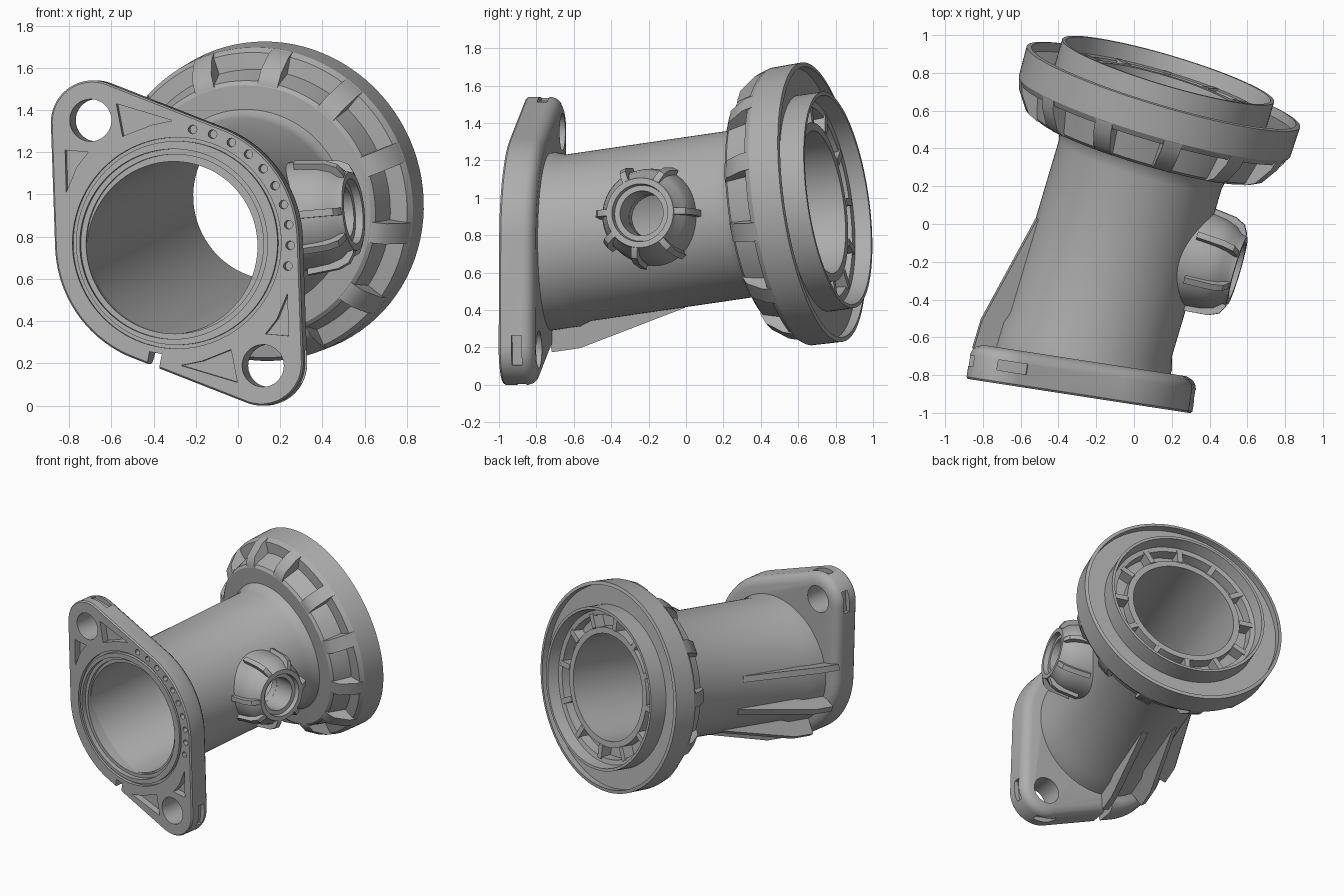
import bpy
import bmesh
import math
from mathutils import Matrix, Vector

if "Cube" in bpy.data.objects:
    bpy.data.objects.remove(bpy.data.objects["Cube"], do_unlink=True)

# Single cast-metal colour
metal = bpy.data.materials.new("cast_grey")
metal.use_nodes = True
metal.diffuse_color = (0.42, 0.42, 0.42, 1)
for node in metal.node_tree.nodes:
    if node.type == 'BSDF_PRINCIPLED':
        node.inputs["Base Color"].default_value = (0.42, 0.42, 0.42, 1)


def frame(origin, axis):
    """Local frame whose z follows axis and whose y points upward."""
    z = Vector(axis).normalized()
    y = (Vector((0, 0, 1)) - z * z.z).normalized()
    x = y.cross(z)
    m = Matrix((x, y, z)).transposed().to_4x4()
    return Matrix.Translation(origin) @ m


def polar(radius, angle):
    return radius * math.cos(angle), radius * math.sin(angle)


def circle(center, radius, count):
    points = (polar(radius, math.tau * i / count) for i in range(count))
    return [(center[0] + x, center[1] + y) for x, y in points]


def loft(bm, rings, wrap=False):
    """Skin equal-length loops of points, capped or joined end to end."""
    loops = [[bm.verts.new(p) for p in ring] for ring in rings]
    pairs = list(zip(loops, loops[1:]))
    if wrap:
        pairs.append((loops[-1], loops[0]))
    else:
        bm.faces.new(loops[0])
        bm.faces.new(loops[-1])
    for low, high in pairs:
        for i in range(len(low)):
            j = (i + 1) % len(low)
            bm.faces.new((low[i], low[j], high[j], high[i]))


def prism(bm, fr, outline, z0, z1):
    loft(bm, [[fr @ Vector((x, y, z)) for x, y in outline] for z in (z0, z1)])


def lathe(bm, fr, profile, count=96):
    loft(bm, [[fr @ Vector((x, y, z)) for x, y in circle((0, 0), r, count)]
              for r, z in profile], wrap=True)


def rib(bm, fr, angle, profile, thickness):
    """Flat radial plate drawn as radius and height points."""
    c, s = math.cos(angle), math.sin(angle)
    side = Vector((-s, c, 0)) * thickness / 2
    loft(bm, [[fr @ (Vector((r * c, r * s, z)) + side * k) for r, z in profile]
              for k in (-1, 1)])


def finish(name, bm):
    bmesh.ops.recalc_face_normals(bm, faces=bm.faces)
    mesh = bpy.data.meshes.new(name)
    bm.to_mesh(mesh)
    bm.free()
    mesh.materials.append(metal)
    ob = bpy.data.objects.new(name, mesh)
    bpy.context.collection.objects.link(ob)
    return ob


def activate(ob):
    bpy.ops.object.select_all(action='DESELECT')
    ob.select_set(True)
    bpy.context.view_layer.objects.active = ob


def cut(ob, bm):
    tool = finish("cutter", bm)
    tool.hide_render = True
    mod = ob.modifiers.new("cut", 'BOOLEAN')
    mod.operation = 'DIFFERENCE'
    mod.solver = 'EXACT'
    mod.object = tool
    activate(ob)
    bpy.ops.object.modifier_apply(modifier=mod.name)
    bpy.data.objects.remove(tool, do_unlink=True)


# Reference frames: skewed tube, mounting flange, side port
tube = frame((-0.277, -0.73, 0.764), (0.297, 1, 0.146))
plate = frame((-0.29, -0.911, 0.77), (-0.152, -0.988, 0))
port_base = tube @ Vector((0, 0, 0.702))
port = frame(port_base, (0.955, -0.28, 0.09))
tube_axis = tube.to_3x3() @ Vector((0, 0, 1))
plate_out = plate.to_3x3() @ Vector((0, 0, 1))

# Tube with the large rear disc, stepped collar and bore
START = -0.3
bm = bmesh.new()
lathe(bm, tube, [
    (0.47, START), (0.47, 0.1), (0.45, 0.16), (0.45, 1.1), (0.46, 1.15),
    (0.48, 1.18), (0.595, 1.185), (0.615, 1.2), (0.65, 1.33), (0.73, 1.34),
    (0.75, 1.37), (0.755, 1.535), (0.73, 1.54), (0.73, 1.49),
    (0.585, 1.49), (0.585, 1.625), (0.565, 1.625), (0.55, 1.54),
    (0.515, 1.535), (0.51, 1.46), (0.43, 1.46), (0.43, 1.54),
    (0.385, 1.54), (0.405, START)])
inverse = tube.inverted()
for v in bm.verts:
    # Slant the tube mouth to lie parallel with the mounting flange
    if (inverse @ v.co).z < -0.2:
        height = (v.co - plate.translation).dot(plate_out)
        v.co += tube_axis * (-0.06 - height) / tube_axis.dot(plate_out)
body = finish("tube_and_rear_disc", bm)
bm = bmesh.new()
prism(bm, port, circle((0, 0), 0.119, 48), 0.2, 0.7)
cut(body, bm)

# Ribs between the scooped pockets of the disc, and tabs in its collar
bm = bmesh.new()
for i in range(12):
    rib(bm, tube, math.tau * (i + 0.35) / 12,
        [(0.58, 1.187), (0.61, 1.187), (0.665, 1.215), (0.73, 1.31),
         (0.748, 1.37), (0.6, 1.37)], 0.1)
disc_ribs = finish("disc_ribs", bm)
bm = bmesh.new()
for i in range(12):
    rib(bm, tube, math.tau * i / 12,
        [(0.42, 1.45), (0.42, 1.535), (0.43, 1.545), (0.53, 1.545),
         (0.53, 1.45)], 0.04)
collar_tabs = finish("collar_tabs", bm)

# Mounting flange: hull of a main circle and two diagonal bolt lugs
LUG = Vector((-0.405, 0.57))
DISCS = [(Vector((0, 0)), 0.585), (LUG, 0.2), (-LUG, 0.2)]


def hull(inset, z, count=160):
    ring = []
    for i in range(count):
        d = Vector(polar(1, math.tau * i / count))
        c, r = max(DISCS, key=lambda disc: disc[0].dot(d) + disc[1])
        p = c + d * (r - inset)
        ring.append(plate @ Vector((p.x, p.y, z)))
    return ring


bm = bmesh.new()
loft(bm, [hull(0.008, 0), hull(0, -0.01), hull(0, -0.13),
          hull(0.008, -0.155), hull(0.025, -0.175), hull(0.06, -0.19)])
flange = finish("mounting_flange", bm)

# Flange details: bolt holes, pockets, edge slots, pin holes, seal groove
bm = bmesh.new()
POCKETS = [[(-0.29, 0.66), (-0.02, 0.58), (-0.12, 0.56), (-0.26, 0.505)],
           [(-0.535, 0.44), (-0.425, 0.43), (-0.48, 0.36), (-0.53, 0.24)]]
for sign in (1, -1):
    prism(bm, plate, circle(LUG * 1.02 * sign, 0.1, 48), -0.3, 0.1)
    for pocket in POCKETS:
        prism(bm, plate, [(x * sign, y * sign) for x, y in pocket], -0.05, 0.1)
    for degrees in (80, 175):
        d = Vector(polar(1, math.radians(degrees)))
        t = Vector((-d.y, d.x)) * 0.08
        corners = (LUG + d * 0.165 - t, LUG + d * 0.165 + t,
                   LUG + d * 0.3 + t, LUG + d * 0.3 - t)
        prism(bm, plate, [c * sign for c in corners], -0.125, -0.07)
for i in range(10):
    center = polar(0.543, math.radians(82 - 10.4 * i))
    prism(bm, plate, circle(center, 0.021, 12), -0.06, 0.1)
lathe(bm, plate, [(0.483, -0.025), (0.5, -0.025), (0.5, 0.1), (0.483, 0.1)])
prism(bm, plate, circle((-0.015, -0.005), 0.45, 96), -0.035, 0.1)
d = Vector(polar(1, math.radians(259)))
t = Vector((-d.y, d.x)) * 0.03
prism(bm, plate, [d * 0.53 - t, d * 0.53 + t, d * 0.7 + t, d * 0.7 - t],
      -0.3, 0.1)
cut(flange, bm)
bm = bmesh.new()
prism(bm, plate, circle((-0.015, -0.005), 0.425, 96), -0.3, 0.1)
cut(flange, bm)

# Gussets bracing the lower side of the tube against the flange
bm = bmesh.new()
for degrees in (12, -20, -52, -84):
    rib(bm, tube, math.radians(degrees),
        [(0.42, -0.08), (0.585, -0.08), (0.585, 0.08), (0.455, 0.68),
         (0.42, 0.68)], 0.045)
gussets = finish("gussets", bm)

# Side port with rounded shoulder, and its grip ribs
bm = bmesh.new()
lathe(bm, port, [
    (0.265, 0.25), (0.255, 0.45), (0.245, 0.53), (0.225, 0.59), (0.195, 0.625),
    (0.187, 0.655), (0.155, 0.655), (0.15, 0.62), (0.12, 0.62), (0.12, 0.25)],
    64)
side_port = finish("side_port", bm)
bm = bmesh.new()
prism(bm, tube, circle((0, 0), 0.415, 96), 0.2, 1.2)
cut(side_port, bm)
bm = bmesh.new()
for degrees in (3, 64, 117, 180, 218, 262, 310):
    rib(bm, port, math.radians(degrees),
        [(0.17, 0.42), (0.285, 0.42), (0.27, 0.57), (0.245, 0.625),
         (0.2, 0.65), (0.17, 0.65)], 0.035)
port_ribs = finish("port_ribs", bm)

# Smooth curved walls while keeping machined edges crisp
for ob in (body, flange, side_port, disc_ribs, collar_tabs, gussets, port_ribs):
    activate(ob)
    bpy.ops.object.shade_smooth_by_angle(angle=math.radians(30))
